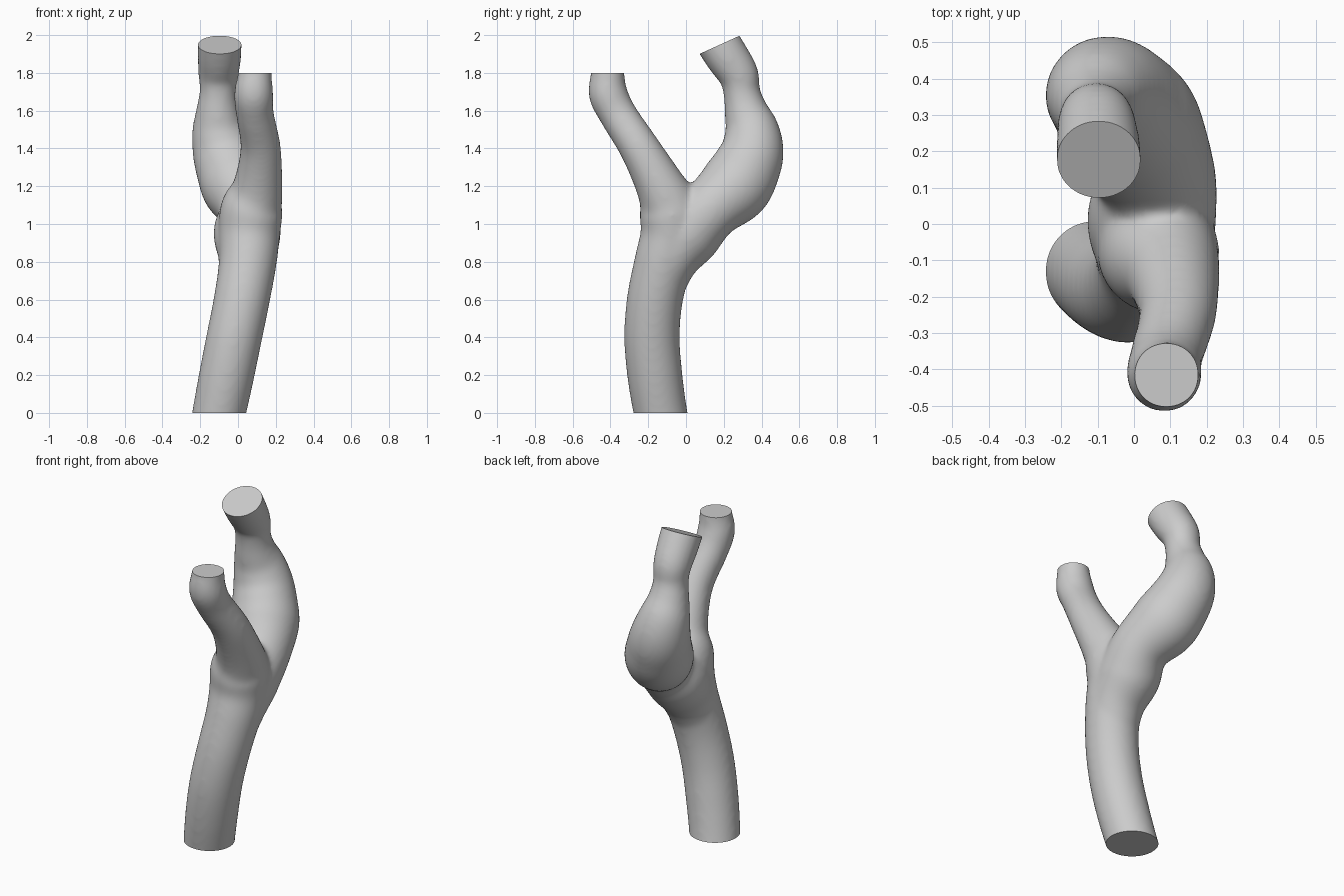
import bpy
import bmesh
import math
from mathutils import Vector

RING_SIDES = 40
STEPS_PER_SPAN = 6

default_cube = bpy.data.objects.get("Cube")
if default_cube:
    bpy.data.objects.remove(default_cube, do_unlink=True)

# One plain grey for the whole model
grey = bpy.data.materials.new("light grey")
grey.use_nodes = True
grey.diffuse_color = (0.6, 0.6, 0.6, 1)
grey.node_tree.nodes["Principled BSDF"].inputs["Base Color"].default_value = grey.diffuse_color

# Centre lines: x, y, z, radius
trunk_and_front_branch = [
    (-.12, -.11, -.12, .142), (-.10, -.135, 0, .142), (-.06, -.165, .2, .146),
    (-.02, -.18, .4, .147), (.02, -.165, .6, .148), (.052, -.12, .8, .153),
    (.06, -.078, .95, .163), (.073, -.085, 1.08, .165), (.105, -.135, 1.2, .132),
    (.12, -.245, 1.4, .107), (.09, -.36, 1.58, .1), (.083, -.412, 1.69, .104),
    (.09, -.415, 1.8, .089), (.09, -.415, 1.9, .089),
]
back_branch = [
    (.03, -.15, .66, .135), (.05, -.085, .82, .155), (.048, .01, .95, .178),
    (.062, .125, 1.075, .164), (.0, .257, 1.195, .192), (-.048, .325, 1.31, .18),
    (-.078, .352, 1.4, .166), (-.1, .347, 1.5, .145), (-.107, .318, 1.6, .116),
    (-.105, .295, 1.7, .098), (-.103, .278, 1.79, .107), (-.098, .208, 1.9, .116),
    (-.095, .12, 2.04, .116),
]
saddle = [(.085, -.1, 1.08, .11), (.085, .03, 1.08, .11), (.085, .14, 1.08, .11)]


def smooth_path(points):
    """Points and radii along a curve through every control point."""
    pts = [Vector(p) for p in points]
    pts = [2 * pts[0] - pts[1]] + pts + [2 * pts[-1] - pts[-2]]
    path = []
    for a, b, c, d in zip(pts, pts[1:], pts[2:], pts[3:]):
        for step in range(STEPS_PER_SPAN):
            t = step / STEPS_PER_SPAN
            path.append((2 * b + (c - a) * t + (2 * a - 5 * b + 4 * c - d) * t ** 2
                         + (3 * b - a - 3 * c + d) * t ** 3) / 2)
    path.append(pts[-2])
    return path


def add_tube(bm, points):
    """Closed tube with round sections set square to its path."""
    path = smooth_path(points)
    rings = []
    for i, p in enumerate(path):
        before, after = path[max(i - 1, 0)], path[min(i + 1, len(path) - 1)]
        along = (after - before).xyz.normalized()
        side = Vector((1, 0, 0))
        side = (side - along * side.dot(along)).normalized()
        other = along.cross(side)
        ring = []
        for k in range(RING_SIDES):
            angle = math.tau * k / RING_SIDES
            offset = side * math.cos(angle) + other * math.sin(angle)
            ring.append(bm.verts.new(p.xyz + offset * p.w))
        rings.append(ring)
    for low, high in zip(rings, rings[1:]):
        for k in range(RING_SIDES):
            n = (k + 1) % RING_SIDES
            bm.faces.new((low[k], low[n], high[n], high[k]))
    bm.faces.new(rings[0][::-1])
    bm.faces.new(rings[-1])


def cut_end(bm, point, normal, belongs):
    """Slice one tube end flat and cap it."""
    faces = [f for f in bm.faces if belongs(f.calc_center_median())]
    verts = {v for f in faces for v in f.verts}
    edges = {e for f in faces for e in f.edges}
    bmesh.ops.bisect_plane(bm, geom=[*verts, *edges, *faces], dist=1e-5,
                           plane_co=point, plane_no=normal, clear_outer=True)
    rim = [e for e in bm.edges if e.is_boundary]
    bmesh.ops.holes_fill(bm, edges=rim, sides=0)


# Overlapping tubes fused into one skin, with a filled saddle in the fork
bm = bmesh.new()
for points in (trunk_and_front_branch, back_branch, saddle):
    add_tube(bm, points)
bmesh.ops.recalc_face_normals(bm, faces=bm.faces)
mesh = bpy.data.meshes.new("forked_tube")
bm.to_mesh(mesh)
bm.free()
tube = bpy.data.objects.new("forked_tube", mesh)
bpy.context.collection.objects.link(tube)

fuse = tube.modifiers.new("fuse", "REMESH")
fuse.mode = "VOXEL"
fuse.voxel_size = 0.013
blend = tube.modifiers.new("blend", "SMOOTH")
blend.factor = 0.5
blend.iterations = 20

depsgraph = bpy.context.evaluated_depsgraph_get()
fused = bpy.data.meshes.new_from_object(tube.evaluated_get(depsgraph))
tube.modifiers.clear()

# Flat ends: base, front branch, slanted back branch
bm = bmesh.new()
bm.from_mesh(fused)
cut_end(bm, (0, 0, 0), (0, 0, -1), lambda c: c.z < .3)
cut_end(bm, (0, 0, 1.8), (0, 0, 1), lambda c: c.z > 1.6 and c.y < -.1)
cut_end(bm, (0, .06, 1.895), (0, -.41, .9), lambda c: c.z > 1.6 and c.y > 0)
bmesh.ops.recalc_face_normals(bm, faces=bm.faces)
bm.to_mesh(fused)
bm.free()

tube.data = fused
bpy.data.meshes.remove(mesh)
fused.name = "forked_tube"
fused.materials.clear()
fused.materials.append(grey)

bpy.ops.object.select_all(action="DESELECT")
tube.select_set(True)
bpy.context.view_layer.objects.active = tube
bpy.ops.object.shade_smooth_by_angle(angle=math.radians(40))
